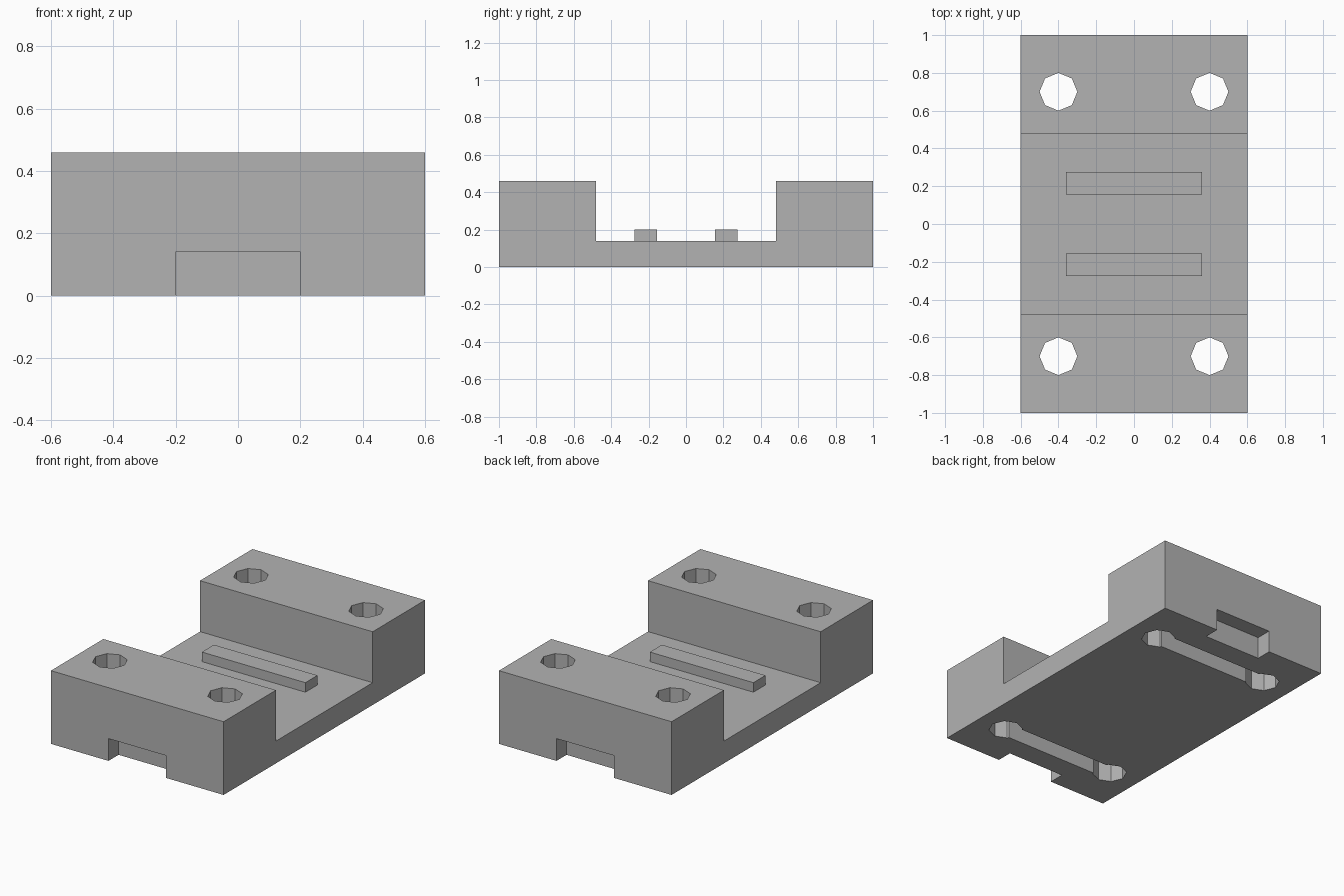
import bpy
import bmesh
from mathutils import Matrix, Vector

if "Cube" in bpy.data.objects:
    bpy.data.objects.remove(bpy.data.objects["Cube"], do_unlink=True)

grey = bpy.data.materials.new("plain grey")
grey.use_nodes = True
COLOUR = (0.45, 0.45, 0.45, 1)
grey.diffuse_color = COLOUR
grey.node_tree.nodes["Principled BSDF"].inputs["Base Color"].default_value = COLOUR


def finish(name, bm):
    bmesh.ops.recalc_face_normals(bm, faces=bm.faces)
    mesh = bpy.data.meshes.new(name)
    bm.to_mesh(mesh)
    bm.free()
    mesh.materials.append(grey)
    obj = bpy.data.objects.new(name, mesh)
    bpy.context.collection.objects.link(obj)
    return obj


def box(name, low, high):
    low, high = Vector(low), Vector(high)
    bm = bmesh.new()
    bmesh.ops.create_cube(
        bm, size=1,
        matrix=Matrix.Translation((low + high) / 2) @ Matrix.Diagonal((*(high - low), 1)))
    return finish(name, bm)


def octagon(name, x, y):
    bm = bmesh.new()
    bmesh.ops.create_cone(
        bm, cap_ends=True, segments=8, radius1=0.1, radius2=0.1, depth=1,
        matrix=Matrix.Translation((x, y, 0.25)))
    return finish(name, bm)


def cut(target, cutter):
    mod = target.modifiers.new(cutter.name, "BOOLEAN")
    mod.operation = "DIFFERENCE"
    mod.solver = "EXACT"
    mod.object = cutter
    cutter.hide_render = True
    cutter.hide_set(True)
    cutter.display_type = "WIRE"


# Stepped body: side profile (y, z) extruded across the width
half = [(1, 0), (1, 0.46), (0.48, 0.46), (0.48, 0.14)]
profile = half + [(-y, z) for y, z in reversed(half)]
bm = bmesh.new()
side = bm.faces.new([bm.verts.new((-0.6, y, z)) for y, z in profile])
swept = bmesh.ops.extrude_face_region(bm, geom=[side])["geom"]
bmesh.ops.translate(bm, vec=(1.2, 0, 0),
                    verts=[v for v in swept if isinstance(v, bmesh.types.BMVert)])
body = finish("body", bm)

cutters = []
for s, end in ((-1, "front"), (1, "back")):
    # Raised rib on the recessed floor
    a, b = sorted((s * 0.155, s * 0.275))
    box(end + "_rib", (-0.36, a, 0.14), (0.36, b, 0.2))

    # Notch in the lower edge of the end wall
    a, b = sorted((s * 0.9, s * 1.1))
    cutters.append(box(end + "_notch_cutter", (-0.2, a, -0.1), (0.2, b, 0.14)))

    # Groove underneath, joining the two holes
    y = s * 0.7
    cutters.append(box(end + "_groove_cutter", (-0.4, y - 0.06, -0.1), (0.4, y + 0.06, 0.14)))

    # Eight-sided through holes
    for x, hand in ((-0.4, "right"), (0.4, "left")):
        cutters.append(octagon(f"{end}_{hand}_hole_cutter", x, y))

for cutter in cutters:
    cut(body, cutter)

# Bake the cuts into the body and drop the helpers
bpy.context.view_layer.update()
graph = bpy.context.evaluated_depsgraph_get()
baked = bpy.data.meshes.new_from_object(body.evaluated_get(graph))
body.modifiers.clear()
body.data = baked
for cutter in cutters:
    bpy.data.objects.remove(cutter, do_unlink=True)
